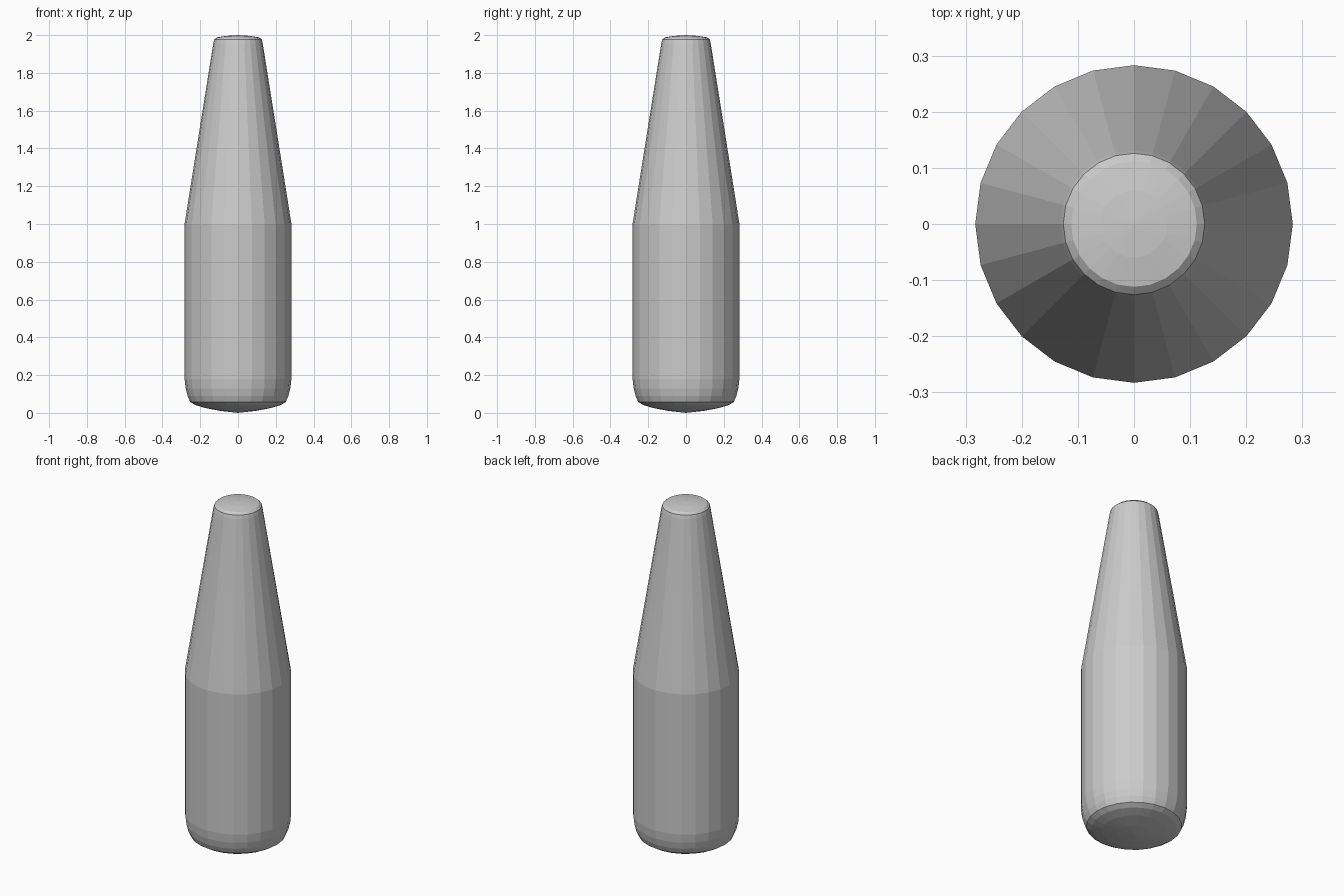
import bpy, bmesh, math

if "Cube" in bpy.data.objects:
    bpy.data.objects.remove(bpy.data.objects["Cube"])

SIDES = 24

# Half profile (radius, height) from the domed base to the neck tip
profile = [
    (0.0, 0.0), (0.09, 0.01), (0.17, 0.025), (0.225, 0.041), (0.253, 0.058),
    (0.267, 0.09), (0.277, 0.13), (0.283, 0.18), (0.283, 1.0),
    (0.131, 1.955), (0.126, 1.976), (0.112, 1.988), (0.06, 1.996), (0.0, 2.0),
]

# Bottle body: profile spun around the z axis
bm = bmesh.new()
rings = []
for r, z in profile:
    if r == 0:
        rings.append([bm.verts.new((0, 0, z))])
    else:
        rings.append([bm.verts.new((r * math.cos(a), r * math.sin(a), z))
                      for a in (2 * math.pi * i / SIDES for i in range(SIDES))])

for low, high in zip(rings, rings[1:]):
    for i in range(SIDES):
        j = (i + 1) % SIDES
        if len(low) == 1:
            bm.faces.new((low[0], high[j], high[i]))
        elif len(high) == 1:
            bm.faces.new((low[i], low[j], high[0]))
        else:
            bm.faces.new((low[i], low[j], high[j], high[i]))

bmesh.ops.recalc_face_normals(bm, faces=bm.faces)
mesh = bpy.data.meshes.new("bottle")
bm.to_mesh(mesh)
bm.free()
bottle = bpy.data.objects.new("bottle", mesh)
bpy.context.collection.objects.link(bottle)
